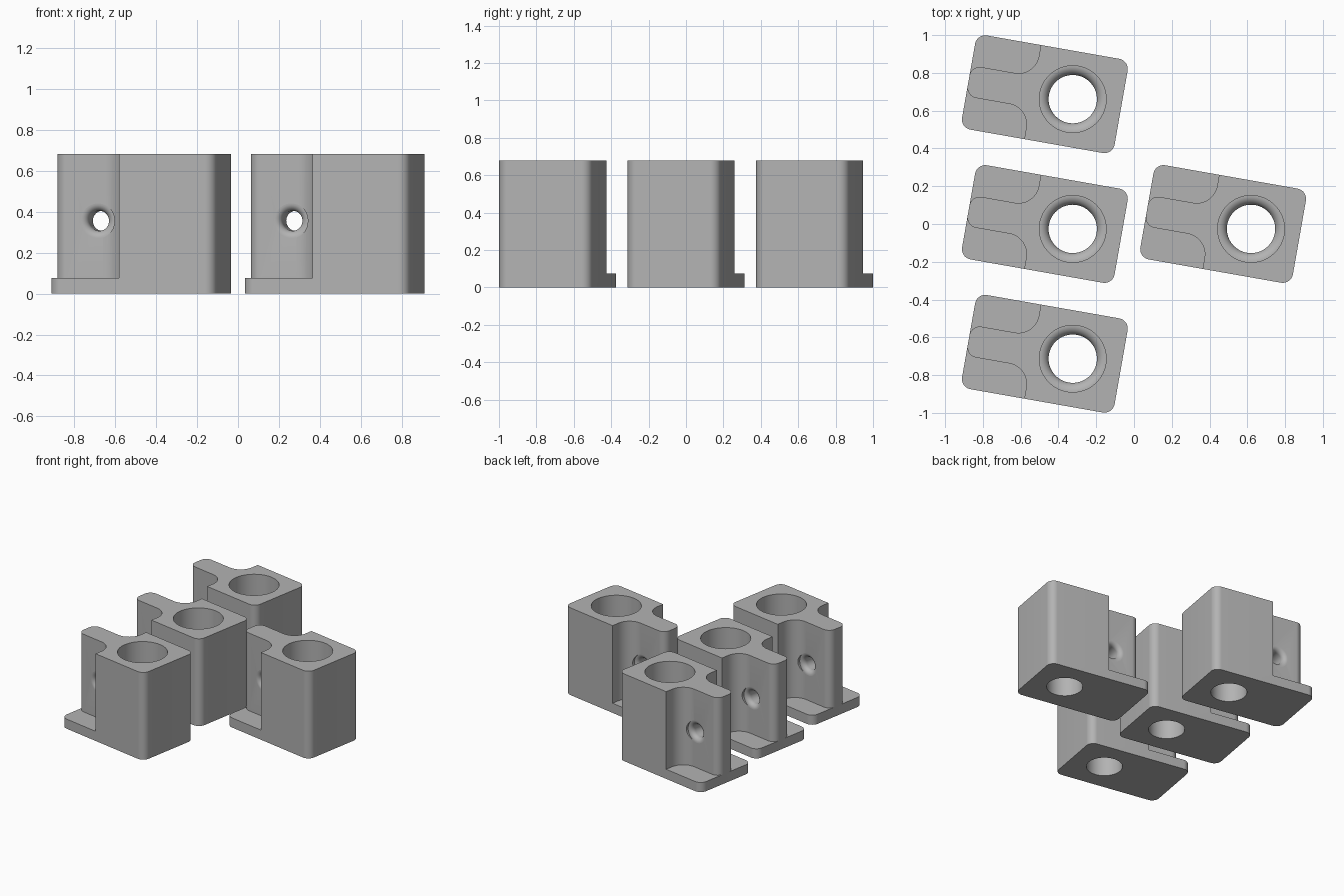
import bpy, bmesh, math
from mathutils import Matrix, Vector

if "Cube" in bpy.data.objects:
    bpy.data.objects.remove(bpy.data.objects["Cube"])

W, D, H, R = 0.82, 0.506, 0.68, 0.055   # block size and corner radius
PLATE = 0.075                            # foot plate thickness
TILT = math.radians(-10)

grey = bpy.data.materials.new("light grey")
grey.diffuse_color = (0.45, 0.45, 0.45, 1)
grey.use_nodes = True
grey.node_tree.nodes["Principled BSDF"].inputs["Base Color"].default_value = grey.diffuse_color


def arc(cx, cy, r, a0, a1, n=12):
    return [(cx + r * math.cos(math.radians(a0 + (a1 - a0) * i / n)),
             cy + r * math.sin(math.radians(a0 + (a1 - a0) * i / n))) for i in range(n + 1)]


def finish(bm, name):
    bmesh.ops.recalc_face_normals(bm, faces=bm.faces[:])
    mesh = bpy.data.meshes.new(name)
    bm.to_mesh(mesh)
    bm.free()
    mesh.materials.append(grey)
    ob = bpy.data.objects.new(name, mesh)
    bpy.context.collection.objects.link(ob)
    return ob


def prism(name, outline, z0, z1):
    bm = bmesh.new()
    face = bm.faces.new([bm.verts.new((x, y, z0)) for x, y in outline])
    top = bmesh.ops.extrude_face_region(bm, geom=[face])["geom"]
    bmesh.ops.translate(bm, vec=(0, 0, z1 - z0),
                        verts=[v for v in top if isinstance(v, bmesh.types.BMVert)])
    return finish(bm, name)


def lathe(name, profile, matrix, n=64):
    """Solid of revolution from (radius, height) points, closed by caps."""
    bm = bmesh.new()
    rings = [[bm.verts.new((r * math.cos(2 * math.pi * i / n), r * math.sin(2 * math.pi * i / n), z))
              for i in range(n)] for r, z in profile]
    for a, b in zip(rings, rings[1:]):
        for i in range(n):
            j = (i + 1) % n
            bm.faces.new((a[i], a[j], b[j], b[i]))
    bm.faces.new(rings[0][::-1])
    bm.faces.new(rings[-1])
    bm.transform(matrix)
    return finish(bm, name)


# rounded rectangular block
hx, hy = W / 2 - R, D / 2 - R
outline = []
for cx, cy, a in ((hx, hy, 0), (-hx, hy, 90), (-hx, -hy, 180), (hx, -hy, 270)):
    outline += arc(cx, cy, R, a, a + 90)
block = prism("socket_block", outline, 0, H)

# side recesses that leave a central web above the foot plate
web, fil, wall = 0.083, 0.11, -0.066
cutters = []
for side in (1, -1):
    pts = [(wall, 0.4)] + arc(wall - fil, web + fil, fil, 0, -90)
    pts += arc(-W / 2 + R, web - R, R, 90, 178) + [(-0.5, web - R), (-0.5, 0.4)]
    cutters.append(prism("recess_cutter", [(x, y * side) for x, y in pts], PLATE, 1))

# stepped vertical socket with a rounded inner lip
bore, socket, shelf = 0.128, 0.177, 0.2
lip = socket - bore
profile = [(bore, -0.1)] + [(socket + x, shelf - lip + z) for x, z in arc(0, 0, lip, 180, 90)]
profile += [(socket, 0.9)]
cutters.append(lathe("socket_cutter", profile, Matrix.Translation((0.15, 0, 0))))

# cross hole through the web with rounded mouths
hole, round_r = 0.049, 0.036
half = [(hole + round_r + x, web - round_r + z) for x, z in arc(0, 0, round_r, 180, 90, 8)]
half.append((hole + round_r, 0.35))
profile = [(r, -z) for r, z in reversed(half)] + half
cutters.append(lathe("cross_hole_cutter", profile,
                     Matrix.Translation((-0.2, 0, 0.355)) @ Matrix.Rotation(math.pi / 2, 4, 'X'), 40))

for c in cutters:
    c.hide_render = True
    m = block.modifiers.new("cut", 'BOOLEAN')
    m.operation, m.solver, m.object = 'DIFFERENCE', 'EXACT', c

# bake the cuts, then discard the cutters
bpy.context.view_layer.update()
mesh = bpy.data.meshes.new_from_object(block.evaluated_get(bpy.context.evaluated_depsgraph_get()))
block.modifiers.clear()
block.data = mesh
for c in cutters:
    bpy.data.objects.remove(c)

bpy.ops.object.select_all(action='DESELECT')
block.select_set(True)
bpy.context.view_layer.objects.active = block
bpy.ops.object.shade_smooth_by_angle(angle=math.radians(30))

# four identical tilted blocks
places = [(-0.472, 0), (-0.472, 0.687), (-0.472, -0.687), (0.472, 0)]
for i, (x, y) in enumerate(places):
    ob = block if i == 0 else block.copy()
    if i:
        bpy.context.collection.objects.link(ob)
    ob.name = f"socket_block_{i + 1}"
    ob.location = (x, y, 0)
    ob.rotation_euler = (0, 0, TILT)
